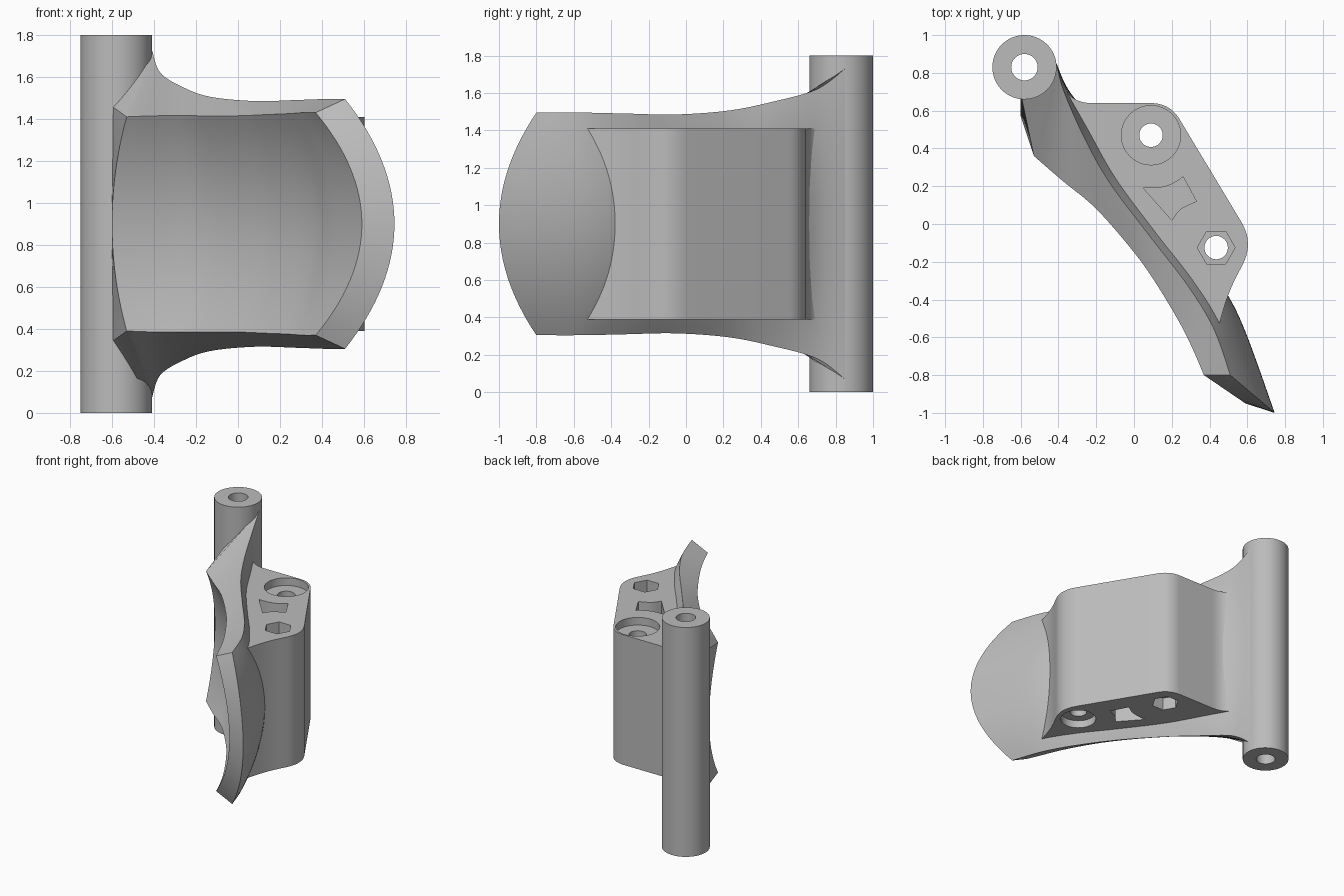
import bpy, bmesh, math
from mathutils import Vector

cube = bpy.data.objects.get("Cube")
if cube:
    bpy.data.objects.remove(cube, do_unlink=True)

gray = bpy.data.materials.new("light gray")
gray.use_nodes = True
gray.diffuse_color = (0.5, 0.5, 0.5, 1)
gray.node_tree.nodes["Principled BSDF"].inputs["Base Color"].default_value = gray.diffuse_color

MID = 0.9                  # height of the plane of symmetry
LOW, HIGH = 0.39, 1.41     # underside and top of the block


def finish(name, bm):
    bmesh.ops.recalc_face_normals(bm, faces=bm.faces)
    mesh = bpy.data.meshes.new(name)
    bm.to_mesh(mesh)
    bm.free()
    mesh.materials.append(gray)
    obj = bpy.data.objects.new(name, mesh)
    bpy.context.collection.objects.link(obj)
    return obj


def prism(name, outline, bottom, top):
    bm = bmesh.new()
    face = bm.faces.new([bm.verts.new((x, y, bottom)) for x, y in outline])
    new = bmesh.ops.extrude_face_region(bm, geom=[face])["geom"]
    bmesh.ops.translate(bm, vec=(0, 0, top - bottom),
                        verts=[g for g in new if isinstance(g, bmesh.types.BMVert)])
    return finish(name, bm)


def ring(center, radius, sides):
    steps = [math.tau * i / sides for i in range(sides)]
    return [(center[0] + radius * math.cos(a), center[1] + radius * math.sin(a)) for a in steps]


def rounded(corners, steps=10):
    """Outline from (x, y, cut) corners; each cut is replaced by a smooth bend."""
    outline = []
    for i, (x, y, cut) in enumerate(corners):
        p = Vector((x, y))
        if not cut:
            outline.append(p)
            continue
        before = Vector(corners[i - 1][:2])
        after = Vector(corners[(i + 1) % len(corners)][:2])
        a = p + (before - p).normalized() * cut
        b = p + (after - p).normalized() * cut
        for s in range(steps + 1):
            t = s / steps
            outline.append(a * (1 - t) ** 2 + p * 2 * t * (1 - t) + b * t * t)
    return outline


def carve(obj, outline, bottom, top):
    cutter = prism("cutter", outline, bottom, top)
    cutter.hide_render = True
    mod = obj.modifiers.new("carve", "BOOLEAN")
    mod.operation = "DIFFERENCE"
    mod.solver = "EXACT"
    mod.object = cutter
    bpy.context.view_layer.objects.active = obj
    bpy.ops.object.modifier_apply(modifier=mod.name)
    bpy.data.objects.remove(cutter, do_unlink=True)


def smooth(obj):
    bpy.ops.object.select_all(action="DESELECT")
    obj.select_set(True)
    bpy.context.view_layer.objects.active = obj
    bpy.ops.object.shade_smooth_by_angle(angle=math.radians(30))


# Hinge tube
pivot = (-0.58, 0.83)
tube = prism("hinge_tube", ring(pivot, 0.17, 64), 0, 1.8)
carve(tube, ring(pivot, 0.07, 48), -0.1, 1.9)

# Mounting block behind the curved plate
block = prism("mounting_block", rounded([
    (-0.415, 0.86, 0), (-0.36, 0.64, 0.14), (0.19, 0.64, 0.1), (0.635, -0.1, 0.13),
    (0.5, -0.36, 0.1), (0.44, -0.57, 0), (0.3, -0.31, 0), (0.1, -0.04, 0),
    (-0.1, 0.23, 0), (-0.24, 0.46, 0), (-0.37, 0.72, 0), (-0.45, 0.83, 0)]), LOW, HIGH)

# Bolt holes: round recess at one end, hexagonal nut pocket at the other
for center, recess_on_top in (((0.09, 0.47), True), ((0.435, -0.125), False)):
    round_end, nut_end = ring(center, 0.157, 48), ring(center, 0.1, 6)
    if not recess_on_top:
        round_end = ring(center, 0.13, 48)
    carve(block, ring(center, 0.062, 32), 0, 2)
    carve(block, round_end if recess_on_top else nut_end, HIGH - (0.06 if recess_on_top else 0.1), 2)
    carve(block, nut_end if recess_on_top else round_end, 0, LOW + (0.1 if recess_on_top else 0.06))

# Four-sided pockets between the bolts
pocket = rounded([(0.05, 0.19, 0), (0.18, 0.19, 0.08), (0.26, 0.25, 0),
                  (0.33, 0.12, 0), (0.24, 0.08, 0.04), (0.2, 0.02, 0)])
carve(block, pocket, HIGH - 0.12, 2)
carve(block, pocket, 0, LOW + 0.12)

# Curved plate: rim x, y, half height and mid-height bulge x, y, for the inner then outer skin
stations = [
    ((-0.53, 0.36, 0.51, -0.07, 0.21), (-0.41, 0.85, 0.83, 0, 0)),
    ((-0.38, 0.23, 0.515, 0.04, 0.13), (-0.37, 0.7, 0.72, 0.03, 0)),
    ((-0.2, 0.08, 0.515, 0.08, 0.1), (-0.26, 0.45, 0.65, 0.08, 0.06)),
    ((0, -0.15, 0.515, 0.1, 0.08), (-0.13, 0.22, 0.605, 0.11, 0.08)),
    ((0.12, -0.32, 0.52, 0.11, 0.07), (0.08, -0.06, 0.585, 0.12, 0.09)),
    ((0.24, -0.52, 0.525, 0.12, 0.06), (0.28, -0.32, 0.59, 0.13, 0.075)),
    ((0.31, -0.66, 0.53, 0.14, 0), (0.42, -0.55, 0.595, 0.145, 0.04)),
    ((0.37, -0.8, 0.53, 0.22, -0.15), (0.51, -0.8, 0.595, 0.235, -0.2))]


def blend(a, b, c, d, t):
    return 0.5 * (2 * b + (c - a) * t + (2 * a - 5 * b + 4 * c - d) * t * t
                  + (3 * b - a - 3 * c + d) * t ** 3)


def refine(rows, steps=8):
    out = []
    last = len(rows) - 1
    for i in range(last):
        four = [rows[max(i - 1, 0)], rows[i], rows[i + 1], rows[min(i + 2, last)]]
        for s in range(steps):
            out.append([blend(*values, s / steps) for values in zip(*four)])
    return out + [rows[last]]


def arc(row, count=32):
    x, y, half, bulge_x, bulge_y = row
    points = []
    for i in range(count + 1):
        v = 2 * i / count - 1
        w = 1 - v * v
        points.append((x + bulge_x * w, y + bulge_y * w, MID + half * v))
    return points


inner = refine([s[0] for s in stations])
outer = refine([s[1] for s in stations])
# Root of the plate, sunk into the tube
inner.insert(0, (-0.6, 0.69, 0.56, 0, 0))
outer.insert(0, (-0.46, 0.83, 0.83, 0, 0))

bm = bmesh.new()
loops = [[bm.verts.new(p) for p in arc(i) + arc(o)[::-1]] for i, o in zip(inner, outer)]
for a, b in zip(loops, loops[1:]):
    for k in range(len(a)):
        n = (k + 1) % len(a)
        bm.faces.new((a[k], a[n], b[n], b[k]))
for loop in (loops[0], loops[-1]):
    for k in range(len(loop) // 2 - 1):
        bm.faces.new((loop[k], loop[k + 1], loop[-k - 2], loop[-k - 1]))
plate = finish("curved_plate", bm)

for part in (tube, block, plate):
    smooth(part)
